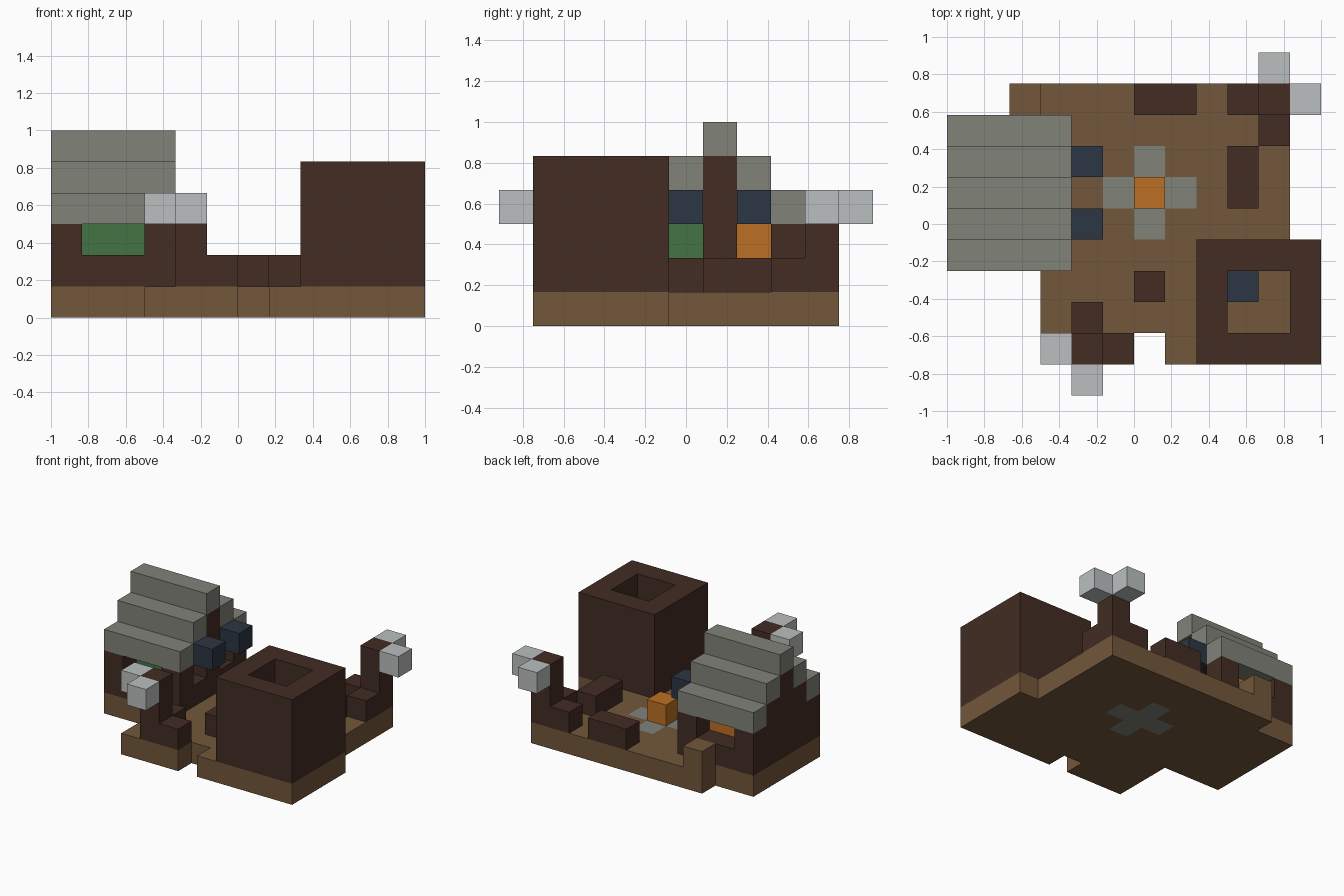
import bpy
import bmesh
from itertools import product
from mathutils import Vector

U = 1 / 6                      # edge length of one block
ORIGIN = Vector((0, -5.5, 0))  # grid origin in block units

if "Cube" in bpy.data.objects:
    bpy.data.objects.remove(bpy.data.objects["Cube"], do_unlink=True)


def material(name, rgb):
    linear = [((c / 255 + 0.055) / 1.055) ** 2.4 for c in rgb]
    mat = bpy.data.materials.new(name)
    mat.use_nodes = True
    mat.diffuse_color = (*linear, 1)
    bsdf = mat.node_tree.nodes["Principled BSDF"]
    bsdf.inputs["Base Color"].default_value = (*linear, 1)
    bsdf.inputs["Roughness"].default_value = 0.9
    return mat


planks = material("light_wood", (115, 87, 59))
timber = material("dark_wood", (66, 44, 35))
stone = material("grey_stone", (129, 130, 121))
lamp = material("pale_grey", (187, 191, 191))
navy = material("dark_blue", (44, 54, 67))
orange = material("orange", (187, 112, 36))
green = material("green", (66, 117, 68))


def cells(boxes):
    """Unit cells covered by boxes given as ((x0, x1), (y0, y1), (z0, z1))."""
    return {c for box in boxes for c in product(*(range(*span) for span in box))}


def build(name, mat, boxes, cuts=()):
    """Make one object from blocks, keeping only its outer faces."""
    solid = cells(boxes) - cells(cuts)
    bm = bmesh.new()
    verts = {}

    def vert(p):
        key = tuple(p)
        if key not in verts:
            verts[key] = bm.verts.new((Vector(p) + ORIGIN) * U)
        return verts[key]

    for cell in sorted(solid):
        for axis, side in product(range(3), (0, 1)):
            beside = list(cell)
            beside[axis] += 2 * side - 1
            if tuple(beside) in solid:
                continue
            a, b = (axis + 1) % 3, (axis + 2) % 3
            ring = []
            for da, db in ((0, 0), (1, 0), (1, 1), (0, 1)):
                p = list(cell)
                p[axis] += side
                p[a] += da
                p[b] += db
                ring.append(vert(p))
            bm.faces.new(ring if side else ring[::-1])
    mesh = bpy.data.meshes.new(name)
    bm.to_mesh(mesh)
    bm.free()
    mesh.materials.append(mat)
    obj = bpy.data.objects.new(name, mesh)
    bpy.context.collection.objects.link(obj)
    return obj


# Ground slab with a stone cross let into it
cross = [((-1, 2), (6, 7), (0, 1)), ((0, 1), (5, 8), (0, 1))]
slab = [((-3, 5), (1, 10), (0, 1)), ((5, 6), (1, 5), (0, 1)),
        ((-6, -3), (4, 9), (0, 1)), ((-4, -3), (9, 10), (0, 1))]
build("ground_slab", planks, slab, cross + [((0, 1), (1, 2), (0, 1))])
build("stone_cross", stone, cross)
build("fire_block", orange, [((0, 1), (6, 7), (1, 2))])
build("door_step", planks, [((-4, -3), (9, 10), (1, 2))])

# Hollow tower
build("tower", timber, [((2, 6), (1, 5), (1, 5))], [((3, 5), (2, 4), (1, 5))])
build("tower_chest", navy, [((3, 4), (3, 4), (1, 2))])

# House: raised floor, rear gable, corner posts, front gable on a ridge post
build("house_floor", timber, [((-6, -2), (4, 9), (1, 2))])
build("rear_gable", timber, [((-6, -5), (4 + i, 9 - i), (2 + i, 3 + i)) for i in range(3)])
build("front_gable", timber, [((-3, -2), (5, 8), (3, 4)), ((-3, -2), (6, 7), (2, 5))])
for name, y in (("right_post", 4), ("left_post", 8)):
    build("corner_" + name, timber, [((-3, -2), (y, y + 1), (2, 3))])

# Stepped roof
roof = [((-6, -2), (6, 7), (5, 6))]
for i in range(2):
    for y in (4 + i, 8 - i):
        roof.append(((-6, -2), (y, y + 1), (3 + i, 4 + i)))
build("stepped_roof", stone, roof)

# House furniture and hanging blocks
build("green_bed", green, [((-5, -3), (5, 6), (2, 3))])
build("orange_bed", orange, [((-5, -3), (7, 8), (2, 3))])
for name, y in (("right", 5), ("left", 7)):
    build("hanging_block_" + name, navy, [((-2, -1), (y, y + 1), (3, 4))])


# Corner lamp posts: footings point inward, lamps point outward
def lamp_post(name, x, y, sx, sy):
    def block(bx, by, z0, z1):
        return ((bx, bx + 1), (by, by + 1), (z0, z1))
    build(name + "_post", timber, [block(x, y, 1, 4), block(x - sx, y, 1, 2),
                                   block(x, y - sy, 1, 2)])
    build(name + "_lamp_side", lamp, [block(x + sx, y, 3, 4)])
    build(name + "_lamp_end", lamp, [block(x, y + sy, 3, 4)])


lamp_post("front", -2, 1, -1, -1)
lamp_post("back", 4, 9, 1, 1)

# Benches around the cross
build("back_bench", timber, [((0, 2), (9, 10), (1, 2))])
build("side_bench", timber, [((3, 4), (6, 8), (1, 2))])
build("front_stool", timber, [((0, 1), (3, 4), (1, 2))])
